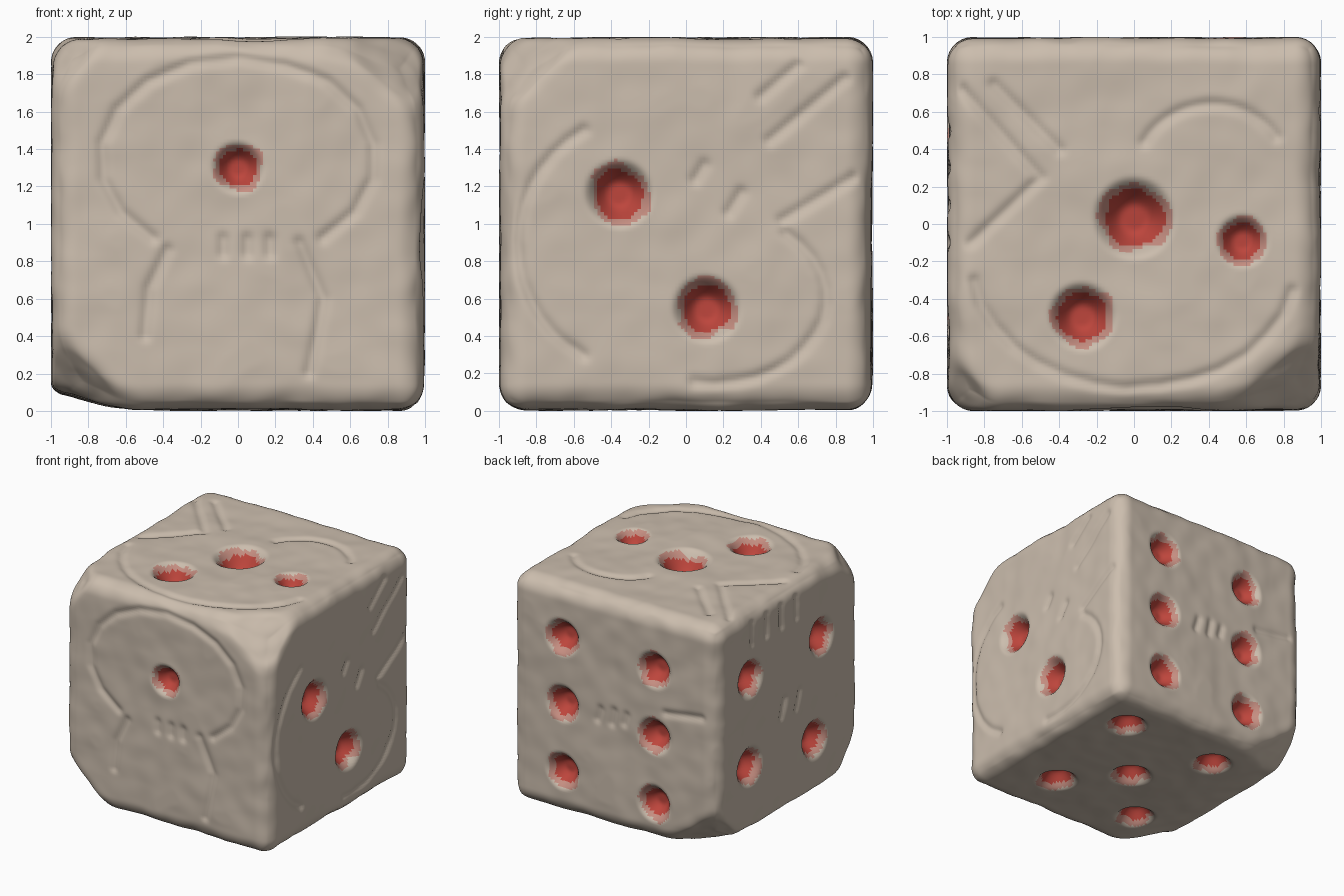
import bpy
import bmesh
from math import cos, sin, radians, hypot, exp
from mathutils import Vector, noise

cube = bpy.data.objects.get("Cube")
if cube:
    bpy.data.objects.remove(cube)

EDGE_RADIUS = 0.14
CENTRE = Vector((0, 0, 1))


def make_material(name, colour):
    mat = bpy.data.materials.new(name)
    mat.use_nodes = True
    mat.diffuse_color = (*colour, 1)
    bsdf = mat.node_tree.nodes["Principled BSDF"]
    bsdf.inputs["Base Color"].default_value = (*colour, 1)
    bsdf.inputs["Roughness"].default_value = 0.8
    return mat


def clamp(value, low=0.0, high=1.0):
    return max(low, min(high, value))


def arc(cx, cy, rx, ry, start, end, steps=14):
    """Points along an elliptical groove."""
    angles = [radians(start + (end - start) * i / steps) for i in range(steps + 1)]
    return [(cx + rx * cos(a), cy + ry * sin(a)) for a in angles]


def segment_distance(u, v, a, b):
    du, dv = b[0] - a[0], b[1] - a[1]
    t = clamp(((u - a[0]) * du + (v - a[1]) * dv) / (du * du + dv * dv + 1e-9))
    return hypot(u - a[0] - t * du, v - a[1] - t * dv)


# Each side is keyed by (axis, sign) and holds its pips and carved lines
sides = {}


def add_side(axis, sign, pips, grooves):
    segments = [(a, b) for line in grooves for a, b in zip(line, line[1:])]
    sides[axis, sign] = (pips, segments)


# Front: one pip in a carved skull-like outline with teeth
add_side(1, -1, [(0, 1.3, 0.1)], [
    arc(0, 1.35, 0.74, 0.54, -52, 232),
    [(-0.38, 0.86), (-0.48, 0.65), (-0.5, 0.4)],
    [(0.33, 0.9), (0.46, 0.6), (0.38, 0.2)],
    [(-0.08, 0.92), (-0.08, 0.84)],
    [(0.05, 0.92), (0.05, 0.84)],
    [(0.17, 0.92), (0.17, 0.84)],
])

# Right: two pips, scratches
add_side(0, 1, [(-0.36, 1.16, 0.13), (0.11, 0.54, 0.13)], [
    arc(0.15, 0.6, 0.6, 0.46, -100, 50),
    arc(-0.2, 0.9, 0.7, 0.7, 120, 240),
    [(0.45, 1.45), (0.85, 1.78)],
    [(0.4, 1.68), (0.6, 1.85)],
    [(0.52, 1.02), (0.9, 1.25)],
    [(0.23, 1.06), (0.3, 1.17)],
    [(0.05, 1.24), (0.1, 1.32)],
])

# Top: three pips, scratches and a long curved line
add_side(2, 1, [(0, 0.03, 0.155), (-0.28, -0.5, 0.13), (0.58, -0.09, 0.1)], [
    arc(0.42, 0.3, 0.4, 0.34, 30, 155),
    arc(0, -0.25, 0.86, 0.63, 185, 350),
    [(-0.92, 0.72), (-0.5, 0.25), (-0.88, -0.1)],
    [(-0.75, 0.75), (-0.4, 0.4)],
])

# Back: two columns of three pips
add_side(1, 1, [(x, z + shift, 0.115) for x, shift in ((0.5, 0.02), (-0.39, -0.03))
                for z in (1.53, 0.95, 0.36)], [
    [(0.16, 0.92), (0.13, 1.02)],
    [(0.02, 0.92), (0, 1.04)],
    [(-0.1, 0.95), (-0.12, 1.03)],
    [(-0.5, 1.15), (-0.85, 1.2)],
])

# Left: four pips and a row of nicks along the upper edge
add_side(0, -1, [(0.53, 1.41, 0.125), (-0.45, 1.41, 0.125),
                 (0.54, 0.64, 0.125), (-0.36, 0.54, 0.125)], [
    [(y / 10, 1.7), (y / 10, 1.88)] for y in (5, 3, 1, -1)
] + [[(0.1, 0.9), (0.05, 1.05)], [(-0.1, 0.9), (-0.15, 1.05)]])

# Bottom: five pips
add_side(2, -1, [(0.02, -0.02, 0.125), (0.58, 0.6, 0.12), (0.44, -0.48, 0.12),
                 (-0.38, 0.56, 0.12), (-0.46, -0.53, 0.12)], [])

# Worn corners: corner direction, and the cut length along each axis
chips = [
    ((-1, -1, -1), (0.5, 0.45, 0.45)),
    ((-1, 1, -1), (0.6, 0.45, 0.4)),
    ((-1, -1, -1), (0.4, 9, 0.12)),
    ((1, -1, 1), (0.6, 0.45, 0.42)),
    ((-1, -1, 1), (0.3, 0.35, 0.35)),
]


def side_coords(p):
    """Side a cube point lies on, and its two coordinates there."""
    axis = max(range(3), key=lambda i: abs(p[i]))
    sign = 1 if p[axis] > 0 else -1
    world = p + CENTRE
    u, v = [world[i] for i in range(3) if i != axis]
    return axis, sign, u, v


def carve_depth(pips, segments, u, v):
    depth = 0.0
    for cu, cv, radius in pips:
        outer = radius * 1.5
        t = clamp((outer - hypot(u - cu, v - cv)) / (outer * 0.75))
        depth += radius * 1.05 * t * t * (3 - 2 * t)
    if segments:
        near = min(segment_distance(u, v, a, b) for a, b in segments)
        depth += 0.018 * exp(-(near / 0.03) ** 2)
    return depth


def wear_corners(p):
    for corner, lengths in chips:
        normal = Vector([s / l for s, l in zip(corner, lengths)])
        size = normal.length
        reach = sum((1 - s * c) / l for s, c, l in zip(corner, p, lengths))
        excess = (1 - reach) / size
        soft = 0.05
        if excess > soft:
            p = p - normal / size * excess
        elif excess > -soft:
            p = p - normal / size * (excess + soft) ** 2 / (4 * soft)
    return p


def sculpt(p):
    """Rounded, dented and carved position of a cube point."""
    axis, sign, u, v = side_coords(p)
    inner = Vector([clamp(c, EDGE_RADIUS - 1, 1 - EDGE_RADIUS) for c in p])
    out = inner + (p - inner).normalized() * EDGE_RADIUS
    out = wear_corners(out)
    rough = noise.noise(p * 2.2) * 0.012 + noise.noise(p * 6) * 0.006
    out *= 1 - max(0, 0.006 + rough)
    pips, segments = sides[axis, sign]
    out[axis] -= sign * carve_depth(pips, segments, u, v)
    return out + CENTRE


def paint(p):
    """Material index: body, stained pip rim or pip."""
    axis, sign, u, v = side_coords(p)
    wobble = 1 + 0.14 * noise.noise(p * 9)
    for cu, cv, radius in sides[axis, sign][0]:
        distance = hypot(u - cu, v - cv)
        if distance < radius * wobble:
            return 2
        if distance < (radius + 0.035) * (2 * wobble - 1):
            return 1
    return 0


# Die body with carved, painted pips
bm = bmesh.new()
bmesh.ops.create_cube(bm, size=2)
bmesh.ops.subdivide_edges(bm, edges=bm.edges[:], cuts=110, use_grid_fill=True)
for face in bm.faces:
    face.material_index = paint(face.calc_center_median())
    face.smooth = True
for vert in bm.verts:
    vert.co = sculpt(vert.co.copy())

mesh = bpy.data.meshes.new("die_body")
bm.to_mesh(mesh)
bm.free()
for name, colour in (("clay_beige", (0.60, 0.51, 0.42)),
                     ("stained_rim", (0.56, 0.27, 0.22)),
                     ("pip_red", (0.51, 0.06, 0.045))):
    mesh.materials.append(make_material(name, colour))
die = bpy.data.objects.new("die_body", mesh)
bpy.context.scene.collection.objects.link(die)
